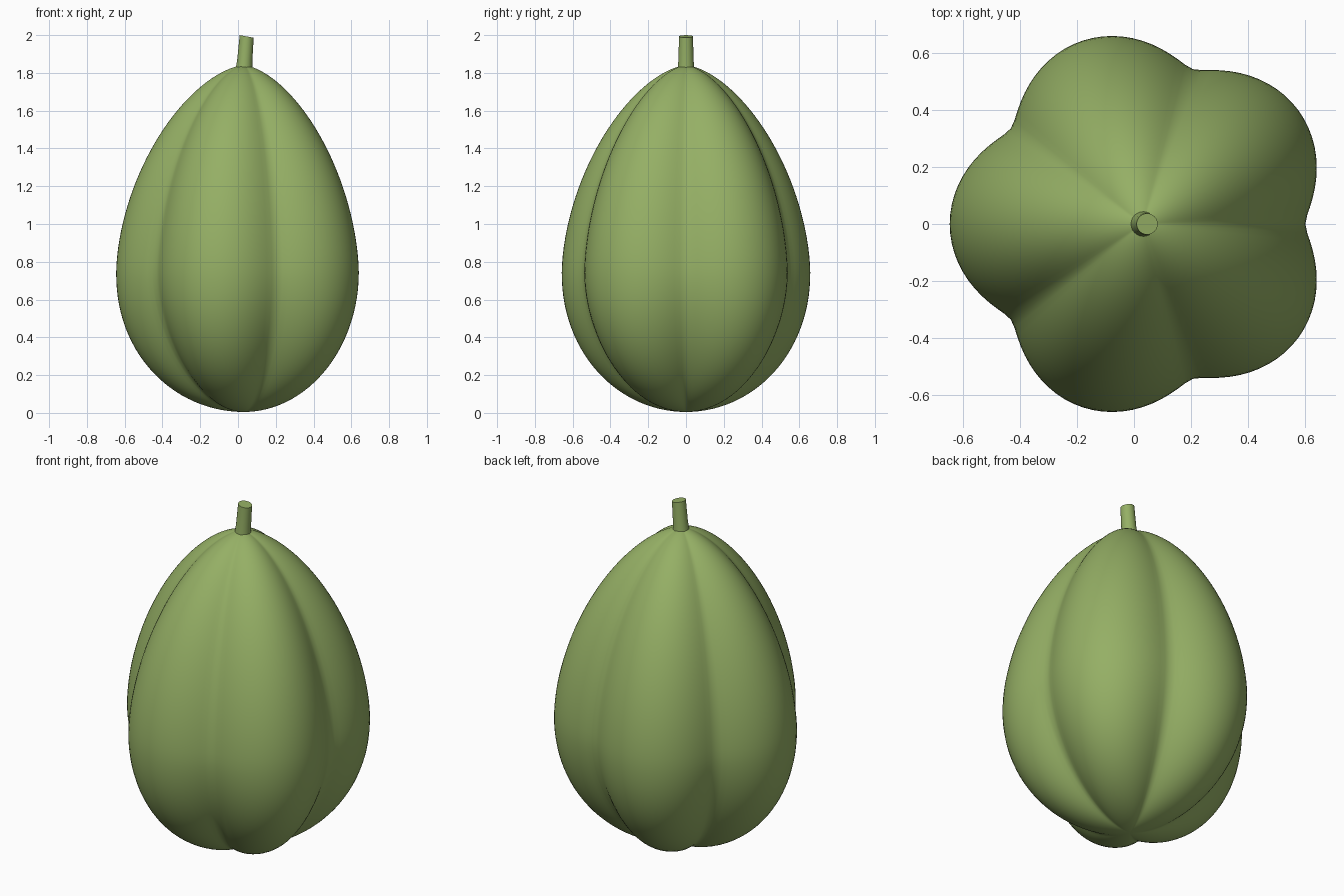
import bpy
import bmesh
from math import sin, cos, pi, sqrt

cube = bpy.data.objects.get("Cube")
if cube:
    bpy.data.objects.remove(cube, do_unlink=True)

LOBES = 5
SEGMENTS = 120
ROWS = 64
AXIS_X = 0.03
WIDEST = 0.675
BASE_Z, BELLY_Z, TOP_Z = 0.005, 0.74, 1.84


def make_material(name, colour):
    mat = bpy.data.materials.new(name)
    mat.use_nodes = True
    mat.diffuse_color = colour
    mat.node_tree.nodes["Principled BSDF"].inputs["Base Color"].default_value = colour
    return mat


def loft(name, rings, mat, caps=False, tips=None):
    """Skin a stack of rings, closed by flat caps or by tip points."""
    bm = bmesh.new()
    rows = [[bm.verts.new(p) for p in ring] for ring in rings]
    n = len(rows[0])
    for low, high in zip(rows, rows[1:]):
        for i in range(n):
            j = (i + 1) % n
            bm.faces.new((low[i], low[j], high[j], high[i]))
    if caps:
        bm.faces.new(rows[0][::-1])
        bm.faces.new(rows[-1])
    if tips:
        for row, tip in zip((rows[0], rows[-1]), tips):
            v = bm.verts.new(tip)
            for i in range(n):
                bm.faces.new((row[i], row[(i + 1) % n], v))
    bmesh.ops.recalc_face_normals(bm, faces=bm.faces)
    mesh = bpy.data.meshes.new(name)
    bm.to_mesh(mesh)
    bm.free()
    mesh.materials.append(mat)
    obj = bpy.data.objects.new(name, mesh)
    bpy.context.collection.objects.link(obj)
    bpy.ops.object.select_all(action="DESELECT")
    obj.select_set(True)
    bpy.context.view_layer.objects.active = obj
    bpy.ops.object.shade_smooth_by_angle(angle=pi / 3)
    return obj


def crest_radius(z):
    """Egg outline: full, round belly below and a tapering shoulder above."""
    if z < BELLY_Z:
        t = (BELLY_Z - z) / (BELLY_Z - BASE_Z)
        return WIDEST * (1 - t ** 2.1) ** 0.5
    t = (z - BELLY_Z) / (TOP_Z - BELLY_Z)
    return WIDEST * (1 - t ** 1.75) ** 0.62


def lobed_ring(z):
    """Rounded lobes with narrow grooves that deepen towards the base."""
    radius = crest_radius(z)
    depth = 0.175 + 0.15 * max(0, 1 - z / BELLY_Z) ** 1.5
    ring = []
    for i in range(SEGMENTS):
        a = 2 * pi * i / SEGMENTS
        bulge = sqrt(sin(a * LOBES / 2) ** 2 + 0.012) / sqrt(1.012)
        r = radius * (1 - depth * (1 - bulge))
        ring.append((AXIS_X + r * cos(a), r * sin(a), z))
    return ring


green = make_material("fruit green", (0.30, 0.43, 0.13, 1))

# Fruit body, with rows crowded towards both tips
middle, half = (TOP_Z + BASE_Z) / 2, (TOP_Z - BASE_Z) / 2
heights = [middle - half * cos(pi * i / ROWS) for i in range(1, ROWS)]
loft("fruit_body", [lobed_ring(z) for z in heights], green,
     tips=[(AXIS_X, 0, BASE_Z), (AXIS_X, 0, TOP_Z)])

# Leaning stem with a slanted cut
stem = []
for x, z, r, slope in ((0.03, 1.8, 0.046, 0), (0.036, 1.87, 0.04, 0.05),
                       (0.046, 1.993, 0.037, 0.18)):
    stem.append([(x + r * cos(a), r * sin(a), z - slope * r * cos(a))
                 for a in (2 * pi * i / 24 for i in range(24))])
loft("stem", stem, green, caps=True)
